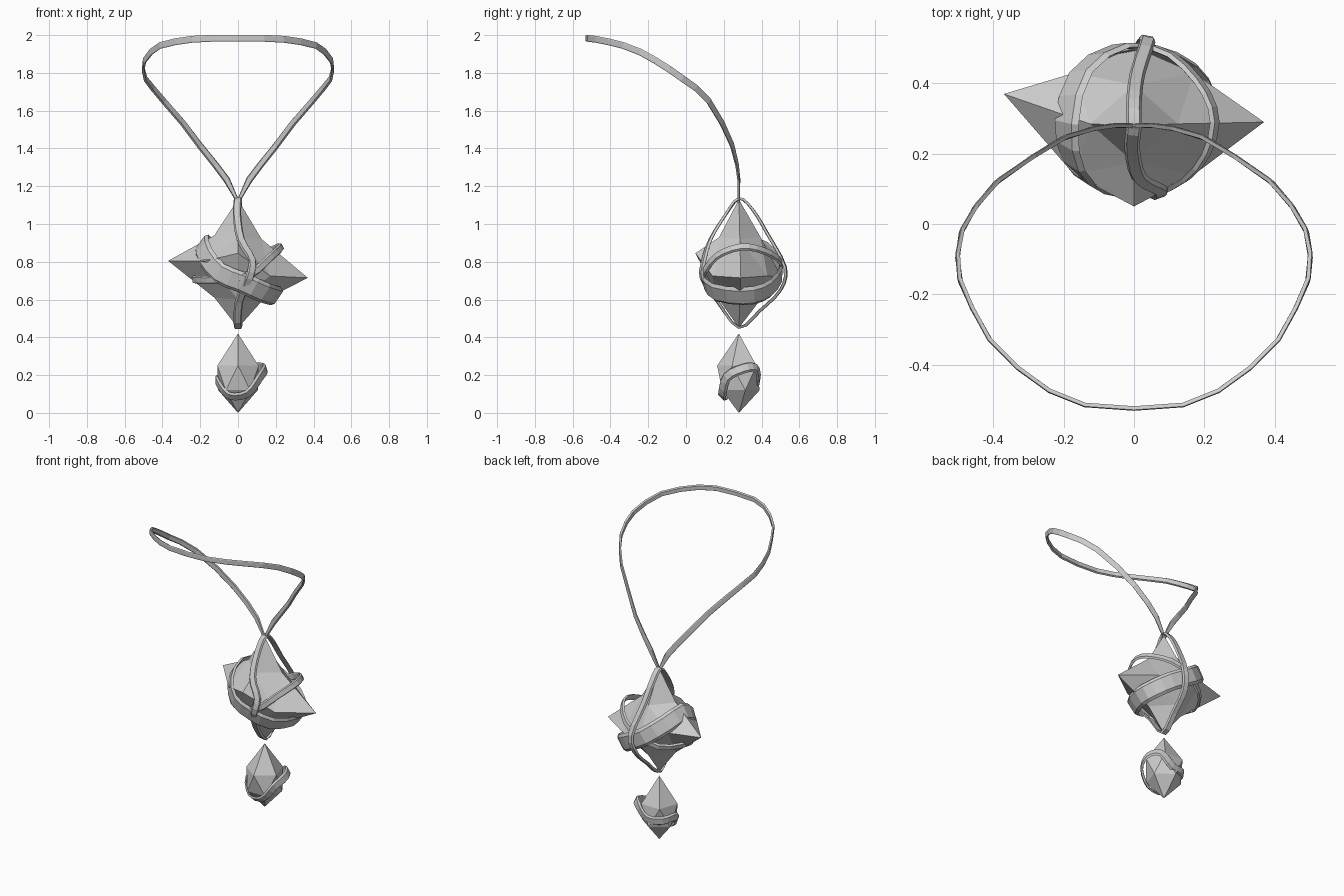
import bpy, bmesh, math
from mathutils import Vector as V

if "Cube" in bpy.data.objects:
    bpy.data.objects.remove(bpy.data.objects["Cube"])


def finish(bm, name):
    bmesh.ops.remove_doubles(bm, verts=bm.verts, dist=0.0005)
    bmesh.ops.recalc_face_normals(bm, faces=bm.faces)
    me = bpy.data.meshes.new(name)
    bm.to_mesh(me)
    bm.free()
    ob = bpy.data.objects.new(name, me)
    bpy.context.collection.objects.link(ob)
    return ob


def smooth_loop(pts, n):
    """Closed Catmull-Rom resampling, n steps per span."""
    out, k = [], len(pts)
    for i in range(k):
        a, b, c, d = (V(pts[(i + j - 1) % k]) for j in range(4))
        for s in range(n):
            t = s / n
            out.append(0.5 * (2 * b + (c - a) * t + (2 * a - 5 * b + 4 * c - d) * t * t
                              + (3 * b - a - 3 * c + d) * t ** 3))
    return out


def ribbon(name, pts, width, thick, centre=None):
    """Closed flat strap facing away from centre, or standing upright without one."""
    bm = bmesh.new()
    section = [(-.5, -.3), (-.35, .5), (.35, .5), (.5, -.3), (.35, -.5), (-.35, -.5)]
    rings, k = [], len(pts)
    for i, p in enumerate(pts):
        p = V(p)
        tan = (V(pts[(i + 1) % k]) - V(pts[i - 1])).normalized()
        out = p - V(centre) if centre else tan.cross(V((0, 0, 1)))
        out = (out - tan * out.dot(tan)).normalized()
        side = tan.cross(out)
        rings.append([bm.verts.new(p + side * width * u + out * thick * w) for u, w in section])
    for i in range(k):
        a, b = rings[i], rings[(i + 1) % k]
        for j in range(6):
            m = (j + 1) % 6
            bm.faces.new((a[j], a[m], b[m], b[j]))
    return finish(bm, name)


# large star crystal: six tips on a subdivided octahedral core
bm = bmesh.new()
new = lambda x, y, z: bm.verts.new((x, y, z))
tx = {-1: new(-.37, .37, .805), 1: new(.37, .29, .715)}
ty = {-1: new(0, .05, .845), 1: new(0, .505, .72)}
tz = {-1: new(0, .28, .45), 1: new(0, .28, 1.13)}
xy = {(a, b): new(.17 * a, .285 + .145 * b, .765 - .04 * a) for a in (-1, 1) for b in (-1, 1)}
yz = {(b, c): new(0, .285 + .11 * b, .765 + .165 * c) for b in (-1, 1) for c in (-1, 1)}
zx = {(c, a): new(.125 * a, .285, .765 + .165 * c - .01 * a) for c in (-1, 1) for a in (-1, 1)}
for a in (-1, 1):
    for b in (-1, 1):
        for c in (-1, 1):
            p, q, r = xy[a, b], yz[b, c], zx[c, a]
            for f in ((tx[a], p, r), (ty[b], q, p), (tz[c], r, q), (p, q, r)):
                bm.faces.new(f)
finish(bm, "large_crystal")

# small hanging crystal: stretched five-sided antiprism with points
bm = bmesh.new()
top, bottom = bm.verts.new((0, .28, .42)), bm.verts.new((0, .28, .0))


def ring(z, r, phase):
    return [bm.verts.new((r * math.cos(phase + i * math.tau / 5),
                          .28 + r * math.sin(phase + i * math.tau / 5), z)) for i in range(5)]


up, low = ring(.25, .115, -math.pi / 2), ring(.12, .11, -math.pi / 2 + math.pi / 5)
for i in range(5):
    j = (i + 1) % 5
    for f in ((up[i], up[j], top), (low[i], low[j], bottom),
              (up[i], low[i], up[j]), (low[i], low[j], up[j])):
        bm.faces.new(f)
finish(bm, "small_crystal")

# neck cord, right half mirrored to the left
half = [(.06, .28, 1.235), (.12, .27, 1.315), (.2, .245, 1.415), (.29, .19, 1.535), (.39, .12, 1.65),
        (.45, .05, 1.72), (.49, -.02, 1.77), (.502, -.09, 1.82), (.495, -.16, 1.865),
        (.46, -.24, 1.91), (.41, -.33, 1.945), (.33, -.41, 1.965), (.24, -.475, 1.978),
        (.14, -.515, 1.983)]
cord = ([(0, .28, 1.12)] + half + [(0, -.525, 1.983)]
        + [(-x, y, z) for x, y, z in reversed(half)])
ribbon("neck_cord", cord, .036, .013)

# wide diagonal strap, high on the left, sagging across the front, low on the right
wide = [(.21, .3, .615), (.14, .15, .635), (.02, .095, .69), (-.1, .105, .74), (-.175, .17, .83),
        (-.195, .29, .9), (-.155, .43, .86), (-.04, .505, .77), (.1, .48, .69), (.185, .41, .635)]
ribbon("wide_strap", smooth_loop(wide, 2), .115, .016, (0, .3, .76))

# thin strap tilted the other way
thin = [(-.235, .28, .705), (-.11, .12, .705), (.06, .09, .73), (.18, .16, .83), (.23, .29, .88),
        (.18, .41, .86), (.06, .5, .8), (-.12, .46, .71)]
ribbon("thin_strap", smooth_loop(thin, 3), .042, .015, (0, .3, .76))

# vertical strap through the top and bottom tips
vert = [(0, .28, 1.135), (-.005, .21, 1.05), (.015, .13, .92), (.075, .095, .81), (.06, .085, .71),
        (.005, .17, .585), (0, .28, .452), (.01, .39, .54), (.02, .5, .65), (.04, .525, .77),
        (.01, .43, .95), (0, .35, 1.08)]
ribbon("vertical_strap", smooth_loop(vert, 3), .044, .015, (0, .29, .77))

# strap around the small crystal
small = [(.145, .3, .235), (.12, .215, .19), (.05, .19, .1), (-.05, .2, .09), (-.112, .26, .17),
         (-.08, .36, .17), (.02, .385, .17), (.1, .37, .24)]
ribbon("small_strap", smooth_loop(small, 3), .055, .014, (0, .28, .18))
